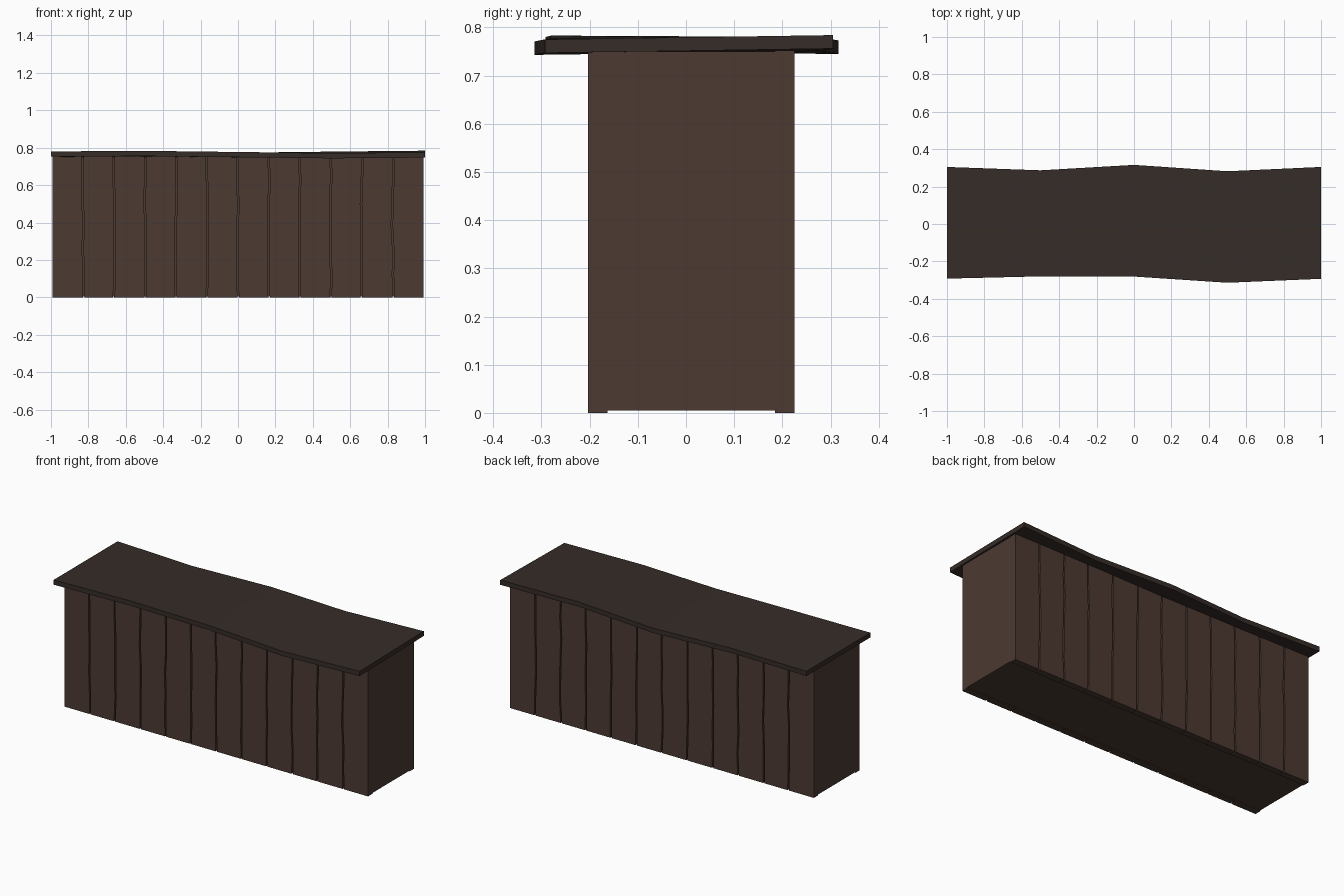
import bpy, bmesh, random

if "Cube" in bpy.data.objects:
    bpy.data.objects.remove(bpy.data.objects["Cube"])
random.seed(4)


def material(name, rgb):
    m = bpy.data.materials.new(name)
    m.diffuse_color = (*rgb, 1)
    m.use_nodes = True
    m.node_tree.nodes["Principled BSDF"].inputs["Base Color"].default_value = m.diffuse_color
    return m


WOOD = material("plank_wood", (0.072, 0.042, 0.032))
DARK = material("dark_wood", (0.036, 0.025, 0.021))


def loft(name, sections, mat):
    """Solid skinned through a list of four-cornered sections."""
    bm = bmesh.new()
    rings = [[bm.verts.new(p) for p in s] for s in sections]
    bm.faces.new(rings[0])
    bm.faces.new(rings[-1])
    for a, b in zip(rings, rings[1:]):
        for i in range(4):
            j = (i + 1) % 4
            bm.faces.new((a[i], a[j], b[j], b[i]))
    bmesh.ops.recalc_face_normals(bm, faces=bm.faces)
    me = bpy.data.meshes.new(name)
    bm.to_mesh(me)
    bm.free()
    me.materials.append(mat)
    ob = bpy.data.objects.new(name, me)
    bpy.context.collection.objects.link(ob)


def rect(x0, x1, y0, y1, z):
    return [(x0, y0, z), (x1, y0, z), (x1, y1, z), (x0, y1, z)]


# inner body, slightly recessed behind the planks
loft("counter_body", [rect(-0.993, 0.992, -0.192, 0.214, z) for z in (0.005, 0.75)], WOOD)

# front and back rows of twelve planks with wavering seams
COUNT, LEVELS, GAP = 12, 7, 0.004
for side, y0, y1 in (("front", -0.203, -0.163), ("back", 0.185, 0.225)):
    seams = []
    for i in range(COUNT + 1):
        x = -0.993 + i * 1.985 / COUNT
        wobble = 0 if i in (0, COUNT) else 0.004
        seams.append([x + random.uniform(-wobble, wobble) for _ in range(LEVELS)])
    for i in range(COUNT):
        a = 0 if i == 0 else GAP
        b = 0 if i == COUNT - 1 else GAP
        loft(f"{side}_plank_{i + 1}",
             [rect(seams[i][k] + a, seams[i + 1][k] - b, y0, y1, 0.752 * k / (LEVELS - 1))
              for k in range(LEVELS)], WOOD)

# warped top board: x, front y, front z, back y, back z (upper edges)
STATIONS = [(-1, -0.292, 0.780, 0.305, 0.780),
            (-0.5, -0.280, 0.783, 0.287, 0.775),
            (0, -0.281, 0.777, 0.316, 0.773),
            (0.5, -0.314, 0.771, 0.282, 0.779),
            (1, -0.293, 0.775, 0.305, 0.784)]
T = 0.028
loft("counter_top", [[(x, fy, fz - T), (x, by, bz - T), (x, by, bz), (x, fy, fz)]
                     for x, fy, fz, by, bz in STATIONS], DARK)
